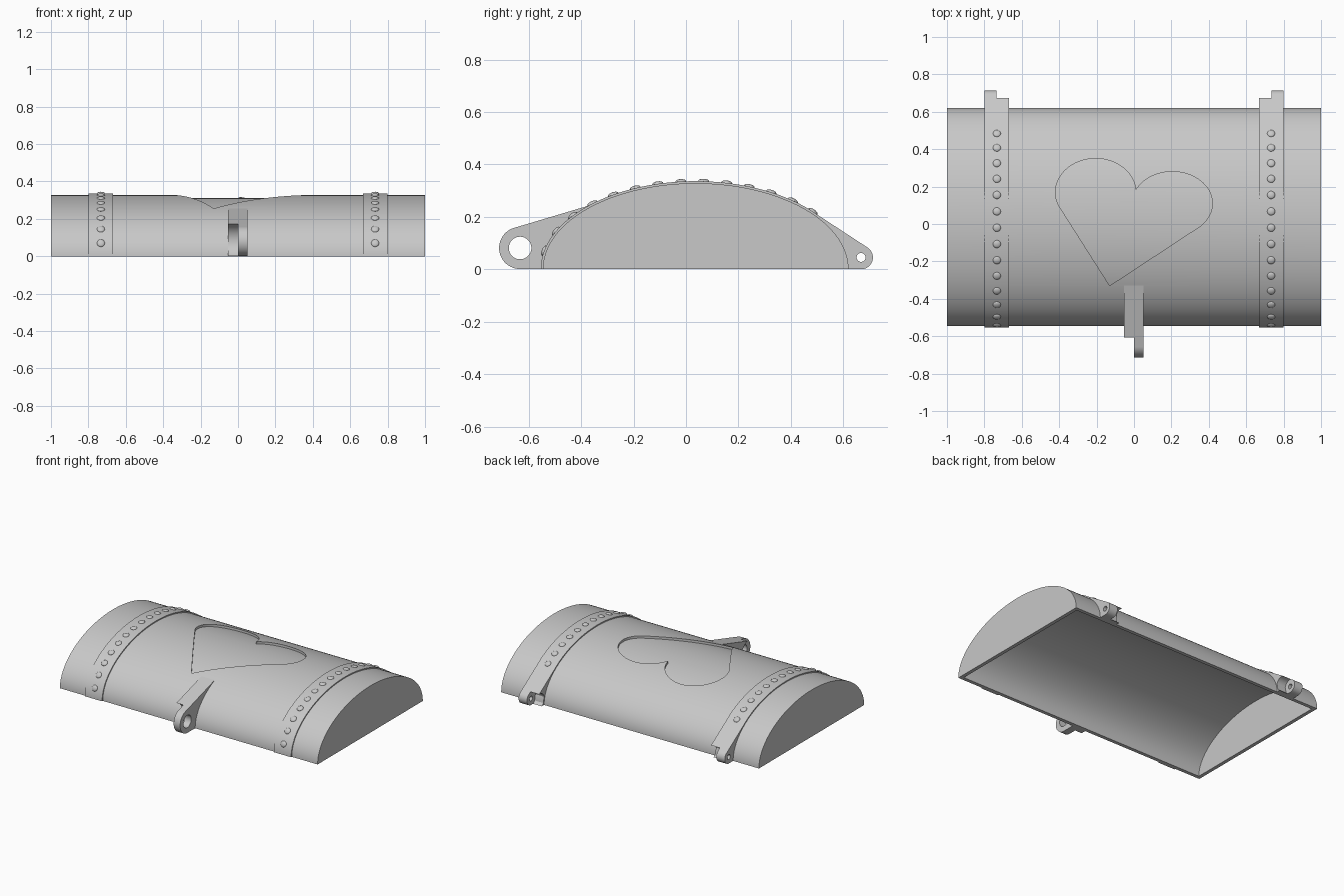
import bpy, bmesh
from math import sin, cos, pi, radians, acos, atan2, hypot
from mathutils import Matrix

if "Cube" in bpy.data.objects:
    bpy.data.objects.remove(bpy.data.objects["Cube"], do_unlink=True)

grey = bpy.data.materials.new("plain grey")
grey.use_nodes = True
COLOUR = (0.58, 0.58, 0.58, 1)
grey.diffuse_color = COLOUR
grey.node_tree.nodes["Principled BSDF"].inputs["Base Color"].default_value = COLOUR

MID_Y, HALF_Y, HEIGHT = 0.037, 0.583, 0.328   # arched cross-section
STRAP = 0.008                                 # strap height above the lid


def arch(t, d=0.0):
    """Point (y, z) on the arch, pushed outward by d."""
    return (MID_Y + (HALF_Y + d) * cos(t), (HEIGHT + d) * sin(t))


def arc(t0, t1, d=0.0, n=96):
    return [arch(t0 + (t1 - t0) * i / n, d) for i in range(n + 1)]


def circle(cu, cv, ru, rv, a0, a1, n=40):
    angles = [a0 + (a1 - a0) * i / n for i in range(n + 1)]
    return [(cu + ru * cos(a), cv + rv * sin(a)) for a in angles]


def make(name, bm):
    bmesh.ops.recalc_face_normals(bm, faces=bm.faces)
    mesh = bpy.data.meshes.new(name)
    bm.to_mesh(mesh)
    bm.free()
    mesh.materials.append(grey)
    obj = bpy.data.objects.new(name, mesh)
    bpy.context.collection.objects.link(obj)
    return obj


def prism(name, pts, lo, hi, axis="x"):
    """Extrude a (y, z) outline along x, or an (x, y) outline along z."""
    place = (lambda u, v, w: (w, u, v)) if axis == "x" else (lambda u, v, w: (u, v, w))
    bm = bmesh.new()
    face = bm.faces.new([bm.verts.new(place(u, v, lo)) for u, v in pts])
    grown = bmesh.ops.extrude_face_region(bm, geom=[face])["geom"]
    verts = [g for g in grown if isinstance(g, bmesh.types.BMVert)]
    bmesh.ops.translate(bm, verts=verts, vec=place(0, 0, hi - lo))
    return make(name, bm)


def subtract(obj, cutter):
    mod = obj.modifiers.new("cut", "BOOLEAN")
    mod.operation, mod.solver, mod.object = "DIFFERENCE", "EXACT", cutter
    bpy.context.view_layer.update()
    graph = bpy.context.evaluated_depsgraph_get()
    mesh = bpy.data.meshes.new_from_object(obj.evaluated_get(graph))
    obj.modifiers.clear()
    obj.data = mesh
    bpy.data.objects.remove(cutter, do_unlink=True)


def smooth(obj):
    bpy.ops.object.select_all(action="DESELECT")
    obj.select_set(True)
    bpy.context.view_layer.objects.active = obj
    bpy.ops.object.shade_smooth_by_angle(angle=radians(30))


# Hollow arched lid
lid = prism("lid_shell", arc(0, pi), -1, 1)
inner = arc(0, pi, -0.025)
inner = [(inner[0][0], -0.1)] + inner + [(inner[-1][0], -0.1)]
subtract(lid, prism("hollow_cutter", inner, -0.975, 0.975))

# Shallow tilted heart recess whose floor follows the arch
heart = circle(-0.205, 0.17, 0.215, 0.18, radians(203), radians(5))
heart += circle(0.205, 0.11, 0.214, 0.17, radians(155), radians(-45))
heart.append((-0.13, -0.33))
heart_cutter = prism("heart_cutter", heart, 0.1, 0.6, "z")
subtract(heart_cutter, prism("floor_cutter", arc(0, pi, -0.016), -0.9, 0.9))
subtract(lid, heart_cutter)
smooth(lid)


def lug(name, x0, x1, t, d, centre, r, bore, rear):
    """Rounded lug leaving the arch at angle t, bored or notched at its eye."""
    cy, cz = centre
    py, pz = arch(t, d)
    turn = acos(r / hypot(py - cy, pz - cz))
    tangent = atan2(pz - cz, py - cy) + (-turn if rear else turn)
    pts = arc(t, 0 if rear else pi, -0.01, 32)
    pts += circle(cy, cz, r, r, -pi / 2 if rear else 1.5 * pi, tangent)
    pts.append((py, pz))
    obj = prism(name, pts, x0, x1)
    hole = circle(cy, cz, bore, bore, 0, 2 * pi, 64)[:-1]
    subtract(obj, prism("bore_cutter", hole, x0 - 0.02, x1 + 0.02))
    smooth(obj)


# Front latch: bored eye plate beside a notched clearance plate
latch = dict(t=radians(129), d=0.0, centre=(-0.633, 0.081), r=0.08, rear=False)
lug("latch_eye", 0, 0.05, bore=0.043, **latch)
lug("latch_support", -0.053, 0, bore=0.0955, **latch)

# Straps, rear hinges and rivets on both sides
hinge = dict(t=radians(38), d=STRAP, centre=(0.668, 0.045), r=0.045, rear=True)
for side, s in (("left", 1), ("right", -1)):
    band = arc(0, pi, STRAP) + arc(pi, 0, -0.005)
    smooth(prism(side + "_strap", band, *sorted((s * 0.667, s * 0.8))))
    lug(side + "_hinge_eye", *sorted((s * 0.735, s * 0.8)), bore=0.017, **hinge)
    lug(side + "_hinge_support", *sorted((s * 0.667, s * 0.735)), bore=0.05, **hinge)

    # Domed rivets at equal steps along the arch
    bm = bmesh.new()
    t, travelled, count = pi - 0.21, 0.0, 0
    step, gap = 0.002, 0.0875
    while count < 14:
        if travelled >= count * gap:
            y, z = arch(t, STRAP)
            ny, nz = cos(t) / HALF_Y, sin(t) / HEIGHT
            tilt = Matrix.Rotation(atan2(-ny, nz), 4, "X")
            place = Matrix.Translation((s * 0.733, y, z)) @ tilt
            bmesh.ops.create_uvsphere(bm, u_segments=20, v_segments=10, radius=0.021,
                                      matrix=place @ Matrix.Diagonal((1, 1, 0.45, 1)))
            count += 1
        here, there = arch(t, STRAP), arch(t - step, STRAP)
        travelled += hypot(there[0] - here[0], there[1] - here[1])
        t -= step
    smooth(make(side + "_rivets", bm))
